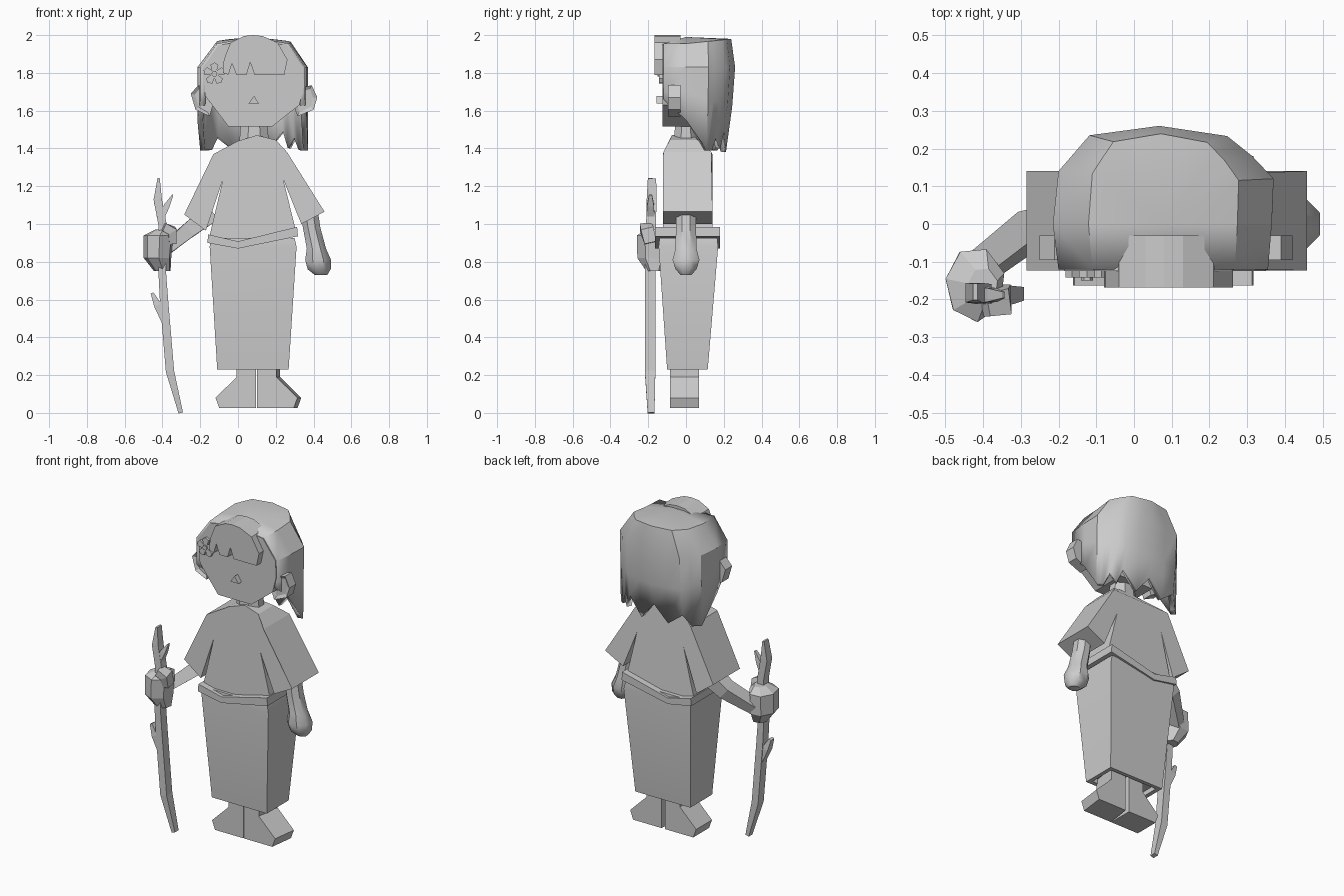
import bpy, bmesh, math
from mathutils import Vector

if "Cube" in bpy.data.objects:
    bpy.data.objects.remove(bpy.data.objects["Cube"])


def finish(name, bm, smooth=None):
    bmesh.ops.recalc_face_normals(bm, faces=bm.faces)
    me = bpy.data.meshes.new(name)
    bm.to_mesh(me)
    bm.free()
    ob = bpy.data.objects.new(name, me)
    bpy.context.collection.objects.link(ob)
    if smooth:
        bpy.ops.object.select_all(action='DESELECT')
        ob.select_set(True)
        bpy.context.view_layer.objects.active = ob
        bpy.ops.object.shade_smooth_by_angle(angle=math.radians(smooth))
    return ob


def skin(name, rings, smooth=None):
    """Join closed rings of points and cap both ends."""
    bm = bmesh.new()
    vs = [[bm.verts.new(p) for p in r] for r in rings]
    n = len(vs[0])
    for a, b in zip(vs, vs[1:]):
        for i in range(n):
            bm.faces.new((a[i], a[(i + 1) % n], b[(i + 1) % n], b[i]))
    bm.faces.new(vs[0])
    bm.faces.new(vs[-1])
    return finish(name, bm, smooth)


def prism(name, pts, front, back, shift=0):
    """Front outline (x, z) given depth; front/back may depend on z."""
    f = front if callable(front) else lambda z: front
    b = back if callable(back) else lambda z: back
    return skin(name, [[(x, f(z), z) for x, z in pts],
                       [(x + shift, b(z), z) for x, z in pts]])


def loft(name, rings, n, turn=0.0, smooth=None):
    """Horizontal rings: centre x, y, z, radius x, radius y."""
    ang = [2 * math.pi * i / n + turn for i in range(n)]
    return skin(name, [[(x + rx * math.cos(a), y + ry * math.sin(a), z) for a in ang]
                       for x, y, z, rx, ry in rings], smooth)


def rect(x0, x1, y0, y1, z):
    return [(x0, y0, z), (x1, y0, z), (x1, y1, z), (x0, y1, z)]


# head, neck, nose
prism("head", [(-.175, 1.68), (-.05, 1.515), (.18, 1.515), (.325, 1.63), (.35, 1.73), (.345, 1.83),
               (.26, 1.945), (.14, 1.965), (.0, 1.965), (-.105, 1.945), (-.185, 1.83)], -.125, .1)
loft("neck", [(.085, .0, 1.42, .085, .07), (.085, .0, 1.56, .075, .06)], 8, math.pi / 8)
prism("nose", [(.055, 1.637), (.112, 1.637), (.085, 1.678)], -.155, -.12)

# ears with recessed fronts
for name, pts in (("left_ear", [(-.25, 1.69), (-.21, 1.735), (-.155, 1.71), (-.13, 1.64), (-.15, 1.57), (-.225, 1.605)]),
                  ("right_ear", [(.42, 1.67), (.39, 1.735), (.33, 1.72), (.29, 1.64), (.315, 1.57), (.4, 1.605)])):
    ob = prism(name, pts, -.095, -.03)
    bm = bmesh.new()
    bm.from_mesh(ob.data)
    face = min(bm.faces, key=lambda f: f.calc_center_median().y)
    bmesh.ops.inset_region(bm, faces=[face], thickness=.022, depth=-.012)
    bm.to_mesh(ob.data)
    bm.free()

# hair shell: columns running from right front around the back to left front
plan = [(.355, -.12), (.365, 0), (.37, .12), (.313, .18), (.247, .233), (.067, .26),
        (-.118, .235), (-.2, .14), (-.215, 0), (-.2, -.12)]
bottom = [1.66, 1.55, 1.39, 1.39, 1.46, 1.40, 1.49, 1.38, 1.49, 1.39, 1.46, 1.39, 1.39, 1.55, 1.66]
cols = []
for i, p in enumerate(plan):
    cols.append(p)
    if 2 <= i <= 6:
        q = plan[i + 1]
        cols.append(((p[0] + q[0]) / 2, (p[1] + q[1]) / 2))
bm = bmesh.new()
grid = []
for (x, y), zb in zip(cols, bottom):
    back = max(0, y) / .26
    grid.append([bm.verts.new(p) for p in (
        (x, y * (1 - .15 * back), zb),
        (x, y * (1 - .06 * back), 1.62 + .08 * (1 - back)),
        (x, y, 1.83),
        (.08 + (x - .08) * .68, y * (1 - .08 * back), 1.955 + .025 * back))])
for a, b in zip(grid, grid[1:]):
    for k in range(3):
        bm.faces.new((a[k], b[k], b[k + 1], a[k + 1]))
ridge = [c[3] for c in grid]
mid = bm.verts.new((.08, 0, 1.99))
for a, b in zip(ridge, ridge[1:] + ridge[:1]):
    bm.faces.new((a, b, mid))
hair = finish("hair", bm, 35)
mod = hair.modifiers.new("thickness", 'SOLIDIFY')
mod.thickness = .03
mod.offset = -1

# fringe with two notches
prism("fringe", [(-.08, 1.80), (-.075, 1.87), (-.04, 1.96), (.03, 1.995), (.08, 2.0), (.13, 1.995),
                 (.21, 1.96), (.262, 1.87), (.245, 1.79), (.088, 1.79), (.065, 1.855), (.045, 1.79),
                 (-.008, 1.79), (-.032, 1.85), (-.05, 1.79)], -.168, -.03)

# hair flower: five blunt petals and a centre
petals = []
for i in range(5):
    for off, r in ((-.62, .022), (-.42, .052), (0, .06), (.42, .052)):
        a = math.pi / 2 + i * 2 * math.pi / 5 + off
        petals.append((-.125 + r * math.cos(a), 1.795 + r * math.sin(a)))
prism("hair_flower", petals, -.142, -.12)
disc = [(-.125 + .016 * math.cos(i * math.pi / 3), 1.795 + .016 * math.sin(i * math.pi / 3)) for i in range(6)]
prism("flower_centre", disc, -.15, -.13)


# wide-sleeved shirt, its depth shrinking at the collar
def depth(z):
    return max(0.0, min(1.0, (1.465 - z) / .09))


prism("shirt", [(0, 1.44), (.1, 1.47), (.2, 1.445), (.26, 1.38), (.458, 1.065), (.335, 1.0), (.24, 1.235),
                (.305, .97), (.0, .9), (-.15, .94), (-.08, 1.235), (-.17, .965), (-.285, 1.05), (-.13, 1.37)],
      lambda z: -.075 - .048 * depth(z), lambda z: .04 + .1 * depth(z))

# belt dipping at the front, tapered skirt with hollow hem
prism("belt", [(-.158, .945), (0, .908), (.313, .985), (.317, .935), (0, .87), (-.162, .9)], -.163, .18)
skin("skirt", [rect(-.085, .243, -.075, .09, .26), rect(-.085, .243, -.075, .09, .231),
               rect(-.11, .268, -.1, .115, .23), rect(-.15, .31, -.145, .17, .88),
               rect(-.145, .3, -.14, .165, .925)], 40)

# legs and turned-out feet
foot = [(0, .27), (.103, .27), (.103, .19), (.215, .08), (.195, .025), (0, .025)]
prism("right_foot", [(.1 + x, z) for x, z in foot], -.085, .07, .02)
prism("left_foot", [(.096 - x, z) for x, z in foot], -.085, .07)

# hanging arm
loft("right_arm", [(.375, 0, 1.08, .05, .055), (.39, 0, .98, .05, .058), (.415, 0, .87, .055, .06),
                   (.424, 0, .81, .074, .077), (.43, 0, .76, .066, .06), (.44, 0, .73, .035, .03)],
     8, math.pi / 8, 40)


def limb(name, path, w, d):
    """Four-sided bar along a path; w and d per point."""
    rings = []
    for i, p in enumerate(path):
        t = (Vector(path[min(i + 1, len(path) - 1)]) - Vector(path[max(i - 1, 0)])).normalized()
        side = t.cross(Vector((0, 1, 0))).normalized()
        dep = side.cross(t).normalized()
        rings.append([Vector(p) + side * w[i] * a + dep * d[i] * b
                      for a, b in ((-1, -1), (1, -1), (1, 1), (-1, 1))])
    return skin(name, rings)


# raised arm, gripping hand, thumb
limb("left_arm", [(-.14, .01, 1.06), (-.27, -.01, .96), (-.40, -.11, .85)], [.05, .04, .03], [.055, .045, .04])
loft("left_hand", [(-.40, -.16, .75, .045, .05), (-.425, -.16, .82, .075, .098), (-.42, -.16, .94, .08, .1),
                   (-.40, -.165, .97, .04, .05)], 7, .3)
limb("left_thumb", [(-.395, -.215, .985), (-.35, -.205, .965), (-.345, -.19, .9)], [.022, .025, .018], [.03, .035, .03])

# crooked walking stick with two twigs
limb("stick", [(-.303, -.185, 0), (-.36, -.19, .22), (-.392, -.19, .6), (-.402, -.19, .76), (-.4, -.185, 1.0),
               (-.425, -.182, 1.13), (-.42, -.18, 1.242)],
     [.012, .022, .022, .02, .022, .022, .006], [.018, .028, .028, .028, .026, .026, .022])
limb("upper_twig", [(-.405, -.188, 1.04), (-.375, -.188, 1.10), (-.345, -.188, 1.155)], [.018, .015, .003], [.022, .018, .008])
limb("lower_twig", [(-.38, -.19, .46), (-.425, -.19, .57), (-.455, -.19, .635)], [.014, .02, .008], [.022, .024, .016])
